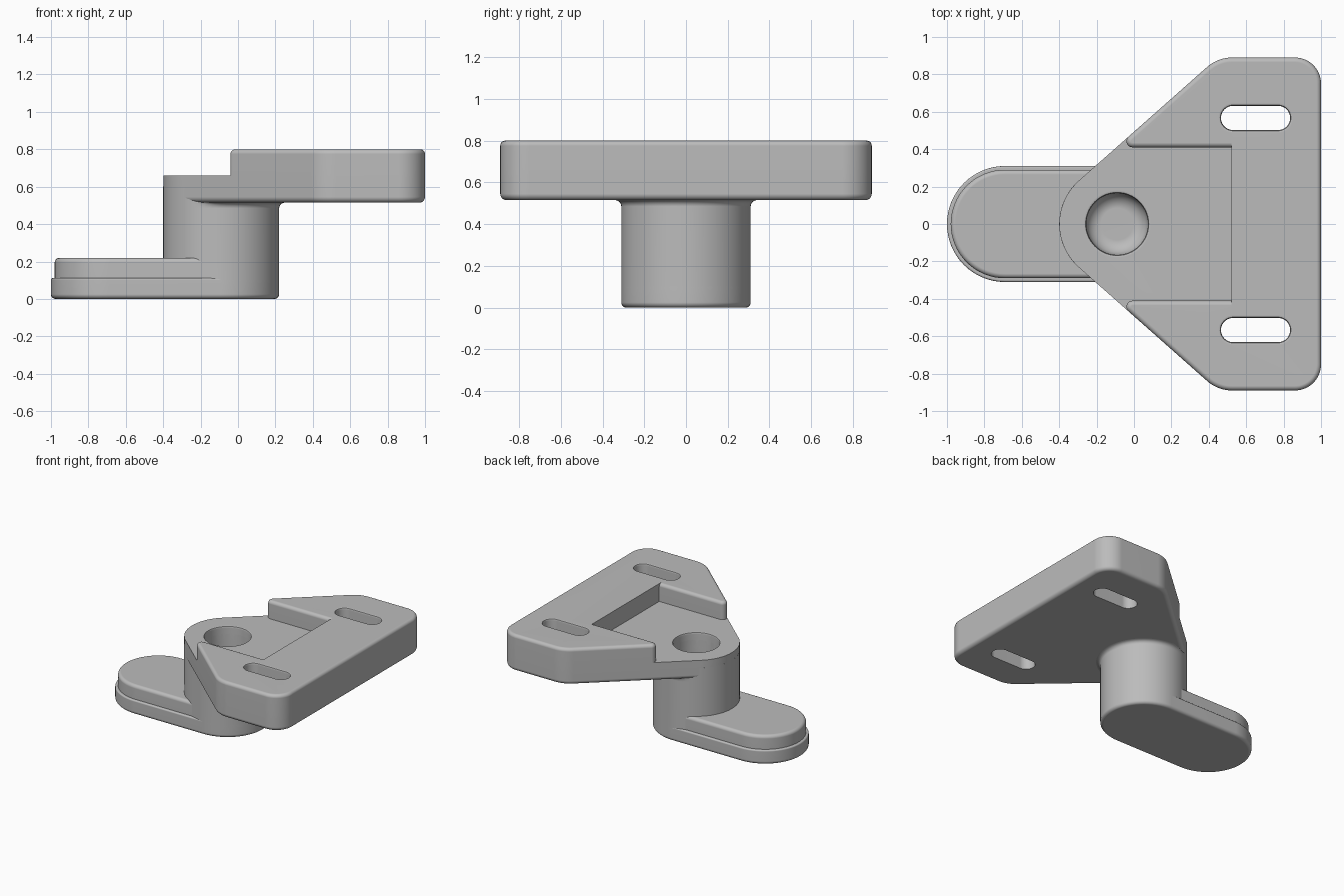
import bpy, bmesh
from math import sin, cos, pi, tan, ceil
from mathutils import Vector

if "Cube" in bpy.data.objects:
    bpy.data.objects.remove(bpy.data.objects["Cube"])

grey = bpy.data.materials.new("light_grey")
grey.use_nodes = True
grey.diffuse_color = (0.5, 0.5, 0.5, 1)
grey.node_tree.nodes["Principled BSDF"].inputs["Base Color"].default_value = (0.5, 0.5, 0.5, 1)


def rounded(corners):
    """Counter-clockwise outline from (x, y, radius) corners."""
    out, n = [], len(corners)
    for i, (x, y, r) in enumerate(corners):
        p = Vector((x, y))
        if r == 0:
            out.append(p)
            continue
        a = (Vector(corners[i - 1][:2]) - p).normalized()
        b = (Vector(corners[(i + 1) % n][:2]) - p).normalized()
        half = a.angle(b) / 2
        center = p + (a + b).normalized() * r / sin(half)
        start = p + a * r / tan(half) - center
        sweep = pi - 2 * half
        steps = max(4, ceil(sweep / 0.08))
        for k in range(steps + 1):
            t = sweep * k / steps
            out.append(center + Vector((start.x * cos(t) - start.y * sin(t),
                                        start.x * sin(t) + start.y * cos(t))))
    return out


def stadium(x0, x1, y, r, steps=32):
    """Slot outline; equal centres give a circle."""
    out = []
    for cx, a0 in ((x1, -pi / 2), (x0, pi / 2)):
        for k in range(steps + 1 if x0 != x1 else steps):
            a = a0 + pi * k / steps
            out.append(Vector((cx + r * cos(a), y + r * sin(a))))
    return out


def round_bottom(z, r, steps=5):
    return [(z + r * (1 - cos(k / steps * pi / 2)), r * (1 - sin(k / steps * pi / 2)))
            for k in range(steps + 1)]


def round_top(z, r, base=0):
    return [(2 * z - h, d + base) for h, d in reversed(round_bottom(z, r))]


def loft(name, outline, layers, weight=lambda p: (1, 1)):
    """Stack copies of the outline, each at (height, inset)."""
    n = len(outline)
    inward = []
    for i, p in enumerate(outline):
        d1 = (p - outline[i - 1]).normalized()
        d2 = (outline[(i + 1) % n] - p).normalized()
        n1, n2 = Vector((-d1.y, d1.x)), Vector((-d2.y, d2.x))
        w = weight(p)
        m = (n1 + n2) / (1 + n1.dot(n2))
        inward.append(Vector((m.x * w[0], m.y * w[1])))
    bm = bmesh.new()
    rings = [[bm.verts.new((*(p + m * inset), z)) for p, m in zip(outline, inward)]
             for z, inset in layers]
    for lo, hi in zip(rings, rings[1:]):
        for i in range(n):
            j = (i + 1) % n
            bm.faces.new((lo[i], lo[j], hi[j], hi[i]))
    bm.faces.new(rings[0][::-1])
    bm.faces.new(rings[-1])
    bmesh.ops.recalc_face_normals(bm, faces=bm.faces)
    mesh = bpy.data.meshes.new(name)
    bm.to_mesh(mesh)
    bm.free()
    mesh.materials.append(grey)
    ob = bpy.data.objects.new(name, mesh)
    bpy.context.collection.objects.link(ob)
    return ob


def finish(ob, cutters=()):
    """Cut, then shade smooth with flat caps."""
    bpy.ops.object.select_all(action='DESELECT')
    bpy.context.view_layer.objects.active = ob
    ob.select_set(True)
    for c in cutters:
        mod = ob.modifiers.new("cut", 'BOOLEAN')
        mod.operation, mod.solver, mod.object = 'DIFFERENCE', 'EXACT', c
        bpy.ops.object.modifier_apply(modifier=mod.name)
    bpy.ops.object.shade_smooth_by_angle(angle=0.6)
    mod = ob.modifiers.new("flat_caps", 'WEIGHTED_NORMAL')
    mod.keep_sharp = True


POST_X, POST_R = -0.09, 0.31
FLOOR, STEP, TOP = 0.515, 0.66, 0.80

# Foot: stepped rounded bar
foot = loft("foot", stadium(-0.69, POST_X, 0, POST_R),
            round_bottom(0, 0.025) + round_top(0.112, 0.01)
            + [(0.112, 0.02)] + round_top(0.22, 0.025, 0.02))

# Post: flares into the underside of the plate
def flare_weight(p):
    w = min(1, max(0, (p.x + 0.2) / 0.11))
    return w, w

flare = [(FLOOR - 0.03 + h, -d) for h, d in
         [(0.03 * sin(k * pi / 8), 0.03 * (1 - cos(k * pi / 8))) for k in range(5)]]
post = loft("post", stadium(POST_X, POST_X, 0, POST_R),
            [(0.04, 0)] + flare + [(FLOOR + 0.01, 0), (0.6, 0)], flare_weight)

# Plate base: wide edge tapering tangentially to the post
wide = [(1, -0.89, 0.14), (1, 0.89, 0.14), (0.448, 0.89, 0.2)]
plate = loft("plate_base", rounded(wide + [(-0.557, 0, POST_R), (0.448, -0.89, 0.2)]),
             round_bottom(FLOOR, 0.03) + [(STEP, 0)])

# Raised rim: surrounds the recess on three sides
rim = loft("plate_rim",
           rounded(wide + [(-0.094, 0.41, 0.033), (0.52, 0.41, 0), (0.52, -0.41, 0),
                           (-0.094, -0.41, 0.033), (0.448, -0.89, 0.2)]),
           [(STEP - 0.02, 0)] + round_top(TOP, 0.025),
           lambda p: (0, 1) if abs(p.x - 0.52) < 0.001 and abs(p.y) < 0.5 else (1, 1))

# Cutters: blind hole and two through slots with eased rims
hole = loft("hole_cutter", stadium(POST_X, POST_X, 0, 0.18),
            [(z, d + 0.015) for z, d in round_bottom(0.28, 0.08)]
            + [(STEP - 0.015, 0.015), (STEP - 0.004, 0.011), (STEP, 0), (STEP + 0.05, 0)])
slots = [loft("slot_cutter", stadium(0.53, 0.77, side * 0.567, 0.08, 20),
              [(0.4, 0.015), (TOP - 0.015, 0.015), (TOP - 0.004, 0.011),
               (TOP, 0), (TOP + 0.05, 0)])
         for side in (-1, 1)]

finish(foot)
finish(post, [hole])
finish(plate, [hole] + slots)
finish(rim, slots)
for cutter in [hole] + slots:
    bpy.data.objects.remove(cutter)
